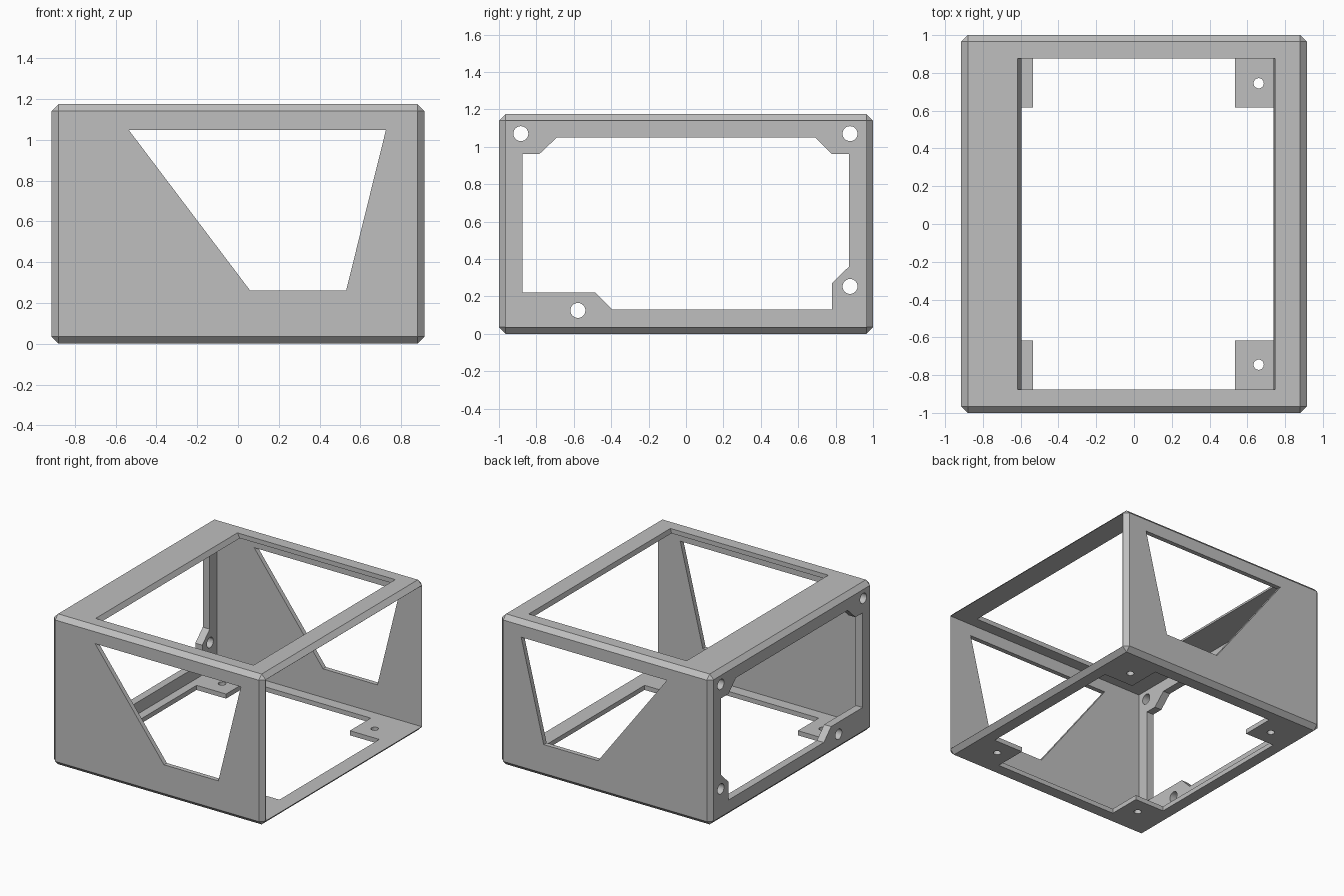
import bpy, bmesh, math
from mathutils import Vector

if "Cube" in bpy.data.objects:
    bpy.data.objects.remove(bpy.data.objects["Cube"], do_unlink=True)

HX, HY, H = 0.915, 1.0, 1.175   # half width, half depth, height
WALL, PLATE, RIM = 0.035, 0.06, 0.125

grey = bpy.data.materials.new("plain grey")
grey.use_nodes = True
colour = (0.52, 0.52, 0.52, 1)
grey.diffuse_color = colour
grey.node_tree.nodes["Principled BSDF"].inputs["Base Color"].default_value = colour


def prism(name, outline, axis, lo, hi, chamfer=0):
    """Extrude a 2D outline along axis x, y or z."""
    def place(a, b, t):
        return {"x": (t, a, b), "y": (a, t, b), "z": (a, b, t)}[axis]
    bm = bmesh.new()
    face = bm.faces.new([bm.verts.new(place(a, b, lo)) for a, b in outline])
    new = bmesh.ops.extrude_face_region(bm, geom=[face])["geom"]
    moved = [v for v in new if isinstance(v, bmesh.types.BMVert)]
    bmesh.ops.translate(bm, verts=moved, vec=Vector(place(0, 0, hi - lo)))
    bmesh.ops.recalc_face_normals(bm, faces=bm.faces)
    if chamfer:
        bmesh.ops.bevel(bm, geom=bm.edges[:], offset=chamfer, segments=1,
                        affect="EDGES", profile=0.5)
    mesh = bpy.data.meshes.new(name)
    bm.to_mesh(mesh)
    bm.free()
    mesh.materials.append(grey)
    obj = bpy.data.objects.new(name, mesh)
    bpy.context.collection.objects.link(obj)
    return obj


def rect(a0, a1, b0, b1):
    return [(a0, b0), (a1, b0), (a1, b1), (a0, b1)]


def circle(a, b, r, n=32):
    return [(a + r * math.cos(math.tau * i / n), b + r * math.sin(math.tau * i / n))
            for i in range(n)]


frame = prism("enclosure_frame", rect(-HX, HX, -HY, HY), "z", 0, H, WALL)


def cut(outline, axis, lo, hi):
    """Cut a prism out of the frame."""
    cutter = prism("cutter", outline, axis, lo, hi)
    cutter.hide_render = True
    mod = frame.modifiers.new("cut", "BOOLEAN")
    mod.operation, mod.solver, mod.object = "DIFFERENCE", "EXACT", cutter
    bpy.context.view_layer.objects.active = frame
    bpy.ops.object.modifier_apply(modifier=mod.name)
    bpy.data.objects.remove(cutter, do_unlink=True)


# Hollow interior, open at the +x end
inner = WALL + 0.001
cut(rect(-HY + inner, HY - inner, inner, H - inner), "x", -HX + PLATE, HX + 0.1)

# Slanted window through front and back walls
cut([(-0.535, 1.047), (0.06, 0.26), (0.53, 0.26), (0.725, 1.047)], "y", -1.2, 1.2)

# Top opening with sloping side edges
cut([(-0.648, 1.225), (-0.57, 1.095), (0.727, 1.095), (0.76, 1.225)],
    "y", -HY + RIM, HY - RIM)

# Floor opening leaving a square tab in each corner
fx, fy, tx, ty = HX - RIM, HY - RIM, 0.535, 0.617
quarter = [(fx, ty), (tx, ty), (tx, fy)]
floor = quarter + [(-x, y) for x, y in reversed(quarter)]
floor += [(-x, -y) for x, y in floor]
cut(floor, "z", -0.1, 0.1)

# Screw holes in the floor tabs
for sx in (-1, 1):
    for sy in (-1, 1):
        cut(circle(sx * 0.66, sy * 0.745, 0.027), "z", -0.1, 0.1)

# Opening in the end plate, with lugs around the mounting holes
cut([(-0.875, 0.22), (-0.485, 0.22), (-0.395, 0.13), (0.78, 0.13), (0.78, 0.27),
     (0.872, 0.36), (0.872, 0.96), (0.78, 0.96), (0.69, 1.05), (-0.69, 1.05),
     (-0.785, 0.96), (-0.875, 0.96)], "x", -1.1, -0.8)
for y, z in ((-0.883, 1.07), (0.877, 1.07), (0.877, 0.253), (-0.578, 0.125)):
    cut(circle(y, z, 0.04), "x", -1.1, -0.8)

for poly in frame.data.polygons:
    poly.use_smooth = False
